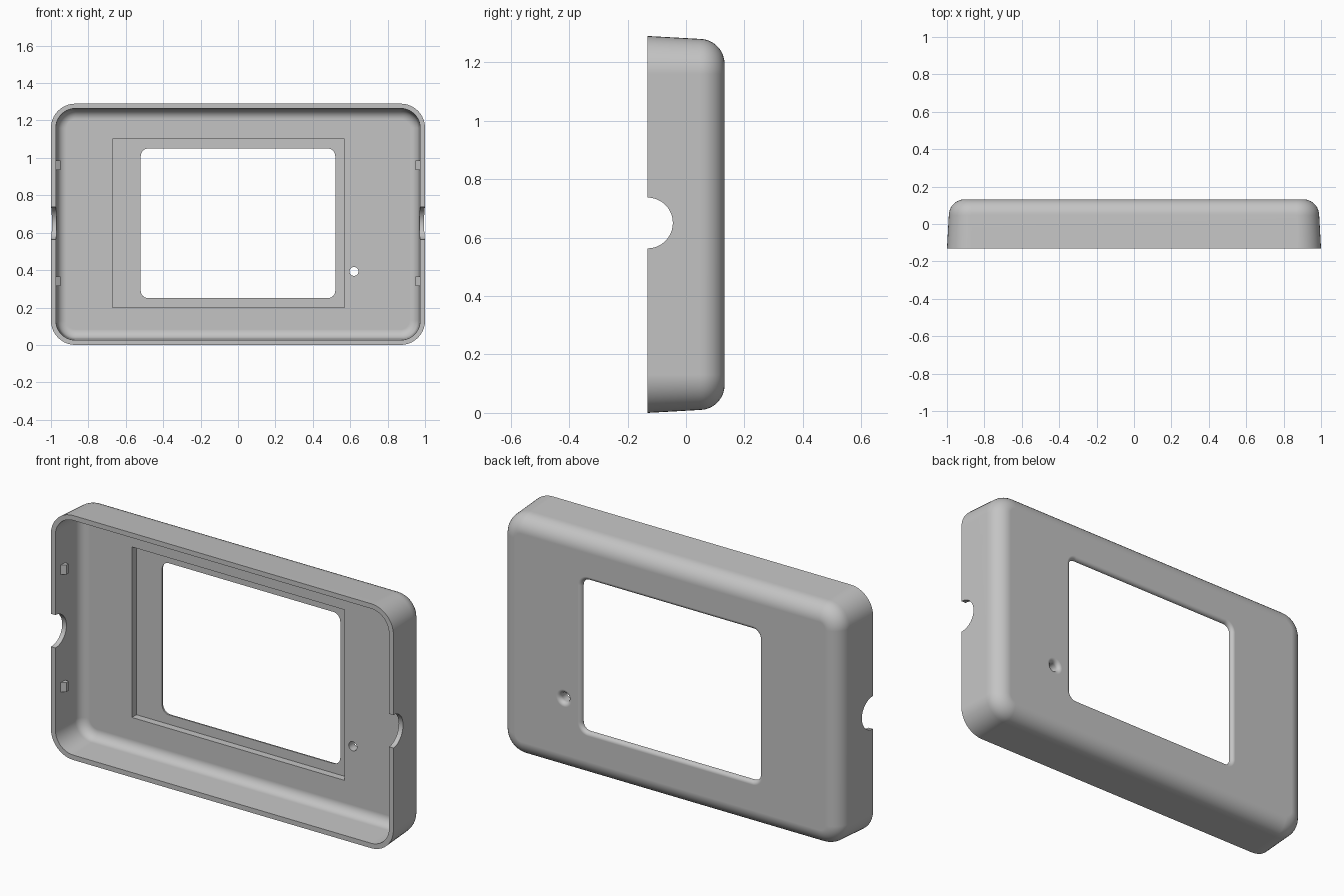
import bpy, bmesh
from math import sin, cos, pi, radians
from mathutils import Matrix, Vector

cube = bpy.data.objects.get("Cube")
if cube:
    bpy.data.objects.remove(cube, do_unlink=True)

BACK = 0.132      # outer back face; the open rim is at -BACK
MID_Z = 0.645

grey = bpy.data.materials.new("plain grey plastic")
grey.use_nodes = True
grey.diffuse_color = (0.55, 0.55, 0.55, 1)
grey.node_tree.nodes["Principled BSDF"].inputs["Base Color"].default_value = (0.55, 0.55, 0.55, 1)


def finish(name, bm):
    bmesh.ops.remove_doubles(bm, verts=bm.verts, dist=1e-5)
    bmesh.ops.recalc_face_normals(bm, faces=bm.faces)
    mesh = bpy.data.meshes.new(name)
    bm.to_mesh(mesh)
    bm.free()
    mesh.materials.append(grey)
    obj = bpy.data.objects.new(name, mesh)
    bpy.context.collection.objects.link(obj)
    return obj


def loft(name, cx, cz, hw, hh, radius, profile, steps=10):
    """Rounded rectangle swept along y through (inset, y) pairs."""
    bm = bmesh.new()
    rings = []
    for inset, y in profile:
        r = radius - inset
        ring = []
        for k, (sx, sz) in enumerate([(1, 1), (-1, 1), (-1, -1), (1, -1)]):
            for i in range(steps + 1):
                a = (k + i / steps) * pi / 2
                ring.append(bm.verts.new((cx + sx * (hw - radius) + r * cos(a), y,
                                          cz + sz * (hh - radius) + r * sin(a))))
        rings.append(ring)
    for a, b in zip(rings, rings[1:]):
        for i in range(len(a)):
            j = (i + 1) % len(a)
            bm.faces.new((a[i], a[j], b[j], b[i]))
    bm.faces.new(rings[0])
    bm.faces.new(rings[-1])
    return finish(name, bm)


def fillet(inset, y_end, r, sign=1, steps=9):
    """Quarter arc ending on y_end, turning inward (1) or outward (-1)."""
    angles = [i / steps * pi / 2 for i in range(steps + 1)]
    return [(inset + sign * r * (1 - cos(a)), y_end - r + r * sin(a)) for a in angles]


def box(name, x0, x1, y0, y1, z0, z1):
    bm = bmesh.new()
    bmesh.ops.create_cube(bm, size=1)
    for v in bm.verts:
        v.co = Vector((x1 if v.co.x > 0 else x0, y1 if v.co.y > 0 else y0,
                       z1 if v.co.z > 0 else z0))
    return finish(name, bm)


def cut(target, cutter):
    cutter.hide_render = True
    mod = target.modifiers.new("cut", 'BOOLEAN')
    mod.operation = 'DIFFERENCE'
    mod.solver = 'EXACT'
    mod.object = cutter
    bpy.context.view_layer.objects.active = target
    bpy.ops.object.modifier_apply(modifier=mod.name)
    bpy.data.objects.remove(cutter, do_unlink=True)


# Outer shell with drafted walls and a rounded back edge
shell = loft("case_shell", 0, MID_Z, 1.0, MID_Z, 0.13,
             [(0, -BACK)] + fillet(0.01, BACK, 0.085))

# Hollow interior
cut(shell, loft("cavity", 0, MID_Z, 0.975, MID_Z - 0.025, 0.105,
                [(0, -0.15)] + fillet(0.008, 0.072, 0.05)))

# Display recess and window opening with an eased back edge
cut(shell, box("recess", -0.67, 0.57, 0, 0.11, 0.2, 1.1))
cut(shell, loft("window", 0, 0.65, 0.52, 0.4, 0.04,
                [(0, 0.05)] + fillet(0, BACK, 0.02, -1) + [(-0.02, 0.2)]))

# Flared indicator hole
cut(shell, loft("indicator_hole", 0.62, 0.393, 0.024, 0.024, 0.024,
                [(0, 0.03)] + fillet(0, BACK, 0.022, -1) + [(-0.022, 0.2)], 6))

# Half-round cable notches through both side walls
bm = bmesh.new()
bmesh.ops.create_cone(bm, cap_ends=True, segments=48, radius1=0.087, radius2=0.087, depth=2.4,
                      matrix=Matrix.Translation((0, -BACK, 0.65)) @ Matrix.Rotation(pi / 2, 4, 'Y'))
cut(shell, finish("cable_notch", bm))

bpy.ops.object.select_all(action='DESELECT')
shell.select_set(True)
bpy.context.view_layer.objects.active = shell
bpy.ops.object.shade_smooth_by_angle(angle=radians(30))
weighted = shell.modifiers.new("even shading", 'WEIGHTED_NORMAL')
weighted.keep_sharp = True

# Wedge-shaped snap tabs on the inner side walls
for side, label in ((1, "left"), (-1, "right")):
    for z, level in ((0.34, "lower"), (0.96, "upper")):
        tab = box(f"{label}_{level}_snap_tab", side * 0.95, side * 0.98,
                  -0.095, -0.055, z - 0.025, z + 0.025)
        for v in tab.data.vertices:
            if abs(v.co.x) < 0.96 and v.co.y < -0.09:
                v.co.y += 0.02
        if side < 0:
            tab.data.flip_normals()
